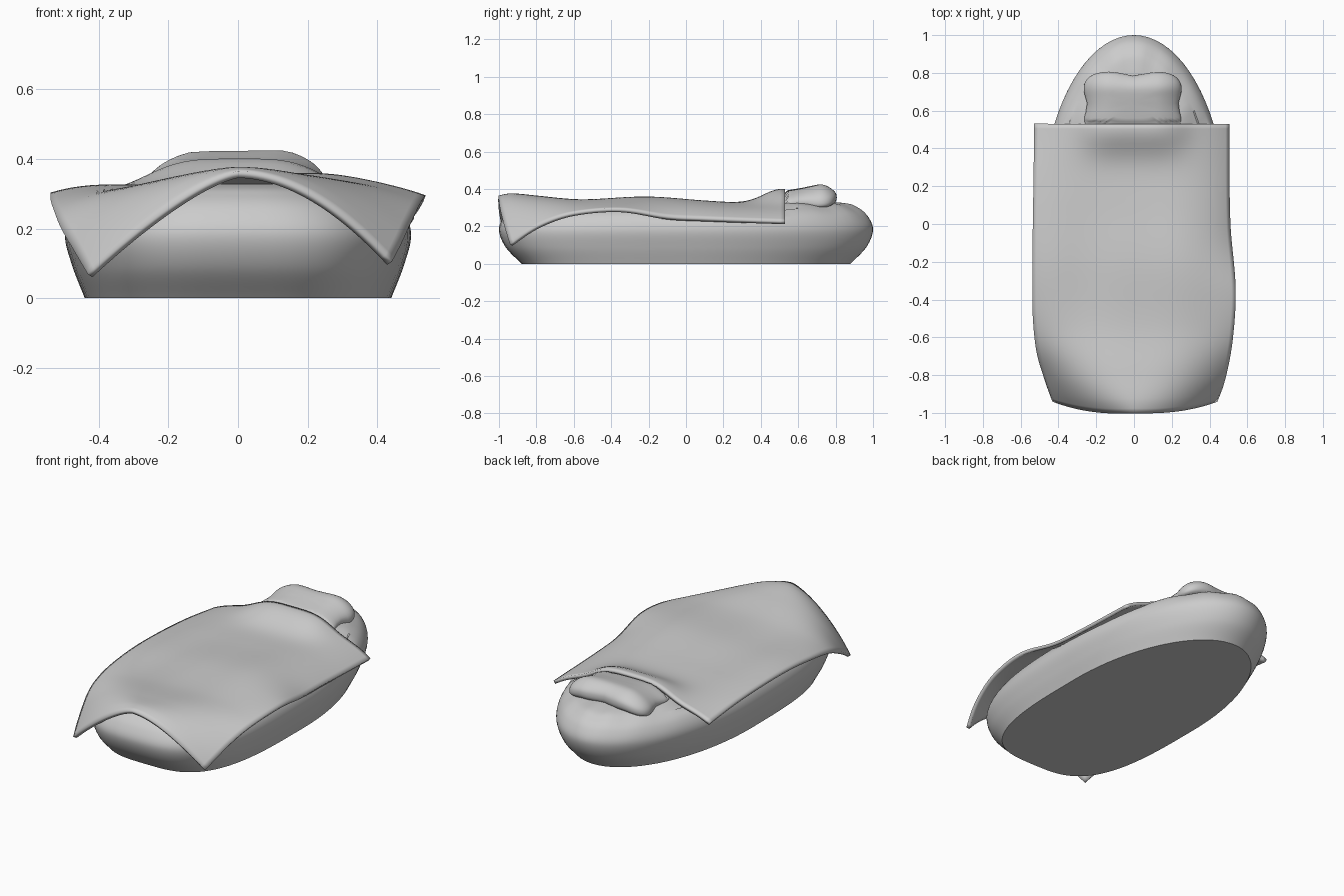
import bpy
import math

cube = bpy.data.objects.get("Cube")
if cube:
    bpy.data.objects.remove(cube, do_unlink=True)

grey = bpy.data.materials.new("cloth_grey")
grey.use_nodes = True
COLOUR = (0.6, 0.6, 0.6, 1)
grey.diffuse_color = COLOUR
grey.node_tree.nodes["Principled BSDF"].inputs["Base Color"].default_value = COLOUR


def smooth_curve(points):
    """Return a smooth function through (position, value) points."""
    n = len(points)
    slopes = []
    for i in range(n):
        a, b = points[max(i - 1, 0)], points[min(i + 1, n - 1)]
        slopes.append((b[1] - a[1]) / (b[0] - a[0]))

    def value(t):
        t = min(max(t, points[0][0]), points[-1][0])
        i = max(k for k in range(n - 1) if points[k][0] <= t)
        (t0, v0), (t1, v1) = points[i], points[i + 1]
        h = t1 - t0
        s = (t - t0) / h
        return ((1 + 2 * s) * (1 - s) ** 2 * v0 + s * (1 - s) ** 2 * h * slopes[i]
                + s * s * (3 - 2 * s) * v1 + s * s * (s - 1) * h * slopes[i + 1])
    return value


def rounded(v, p):
    return math.copysign(abs(v) ** p, v)


def bell(v, centre, width):
    return math.exp(-((v - centre) / width) ** 2)


def make_object(name, verts, faces, angle=50):
    mesh = bpy.data.meshes.new(name)
    mesh.from_pydata(verts, [], faces)
    mesh.materials.append(grey)
    obj = bpy.data.objects.new(name, mesh)
    bpy.context.collection.objects.link(obj)
    bpy.ops.object.select_all(action='DESELECT')
    obj.select_set(True)
    bpy.context.view_layer.objects.active = obj
    bpy.ops.object.shade_smooth_by_angle(angle=math.radians(angle))
    return obj


def grid_faces(rows, cols, closed=False):
    """Quads between rows of points; closed rows also get end caps."""
    faces = []
    for r in range(rows - 1):
        for c in range(cols if closed else cols - 1):
            d = (c + 1) % cols
            faces.append((r * cols + c, r * cols + d, (r + 1) * cols + d, (r + 1) * cols + c))
    if closed:
        faces.append(tuple(reversed(range(cols))))
        faces.append(tuple(range((rows - 1) * cols, rows * cols)))
    return faces


# Blanket shape: ridge height, hem heights, half widths and droop along y
ridge = smooth_curve([(-1, .355), (-.94, .367), (-.8, .355), (-.55, .33), (-.2, .34),
                      (.1, .325), (.3, .318), (.54, .325)])
hem_left = smooth_curve([(-1, .1), (-.8, .2), (-.6, .265), (-.35, .285), (-.1, .245),
                         (.1, .235), (.54, .22)])
hem_right = smooth_curve([(-1, .065), (-.8, .155), (-.6, .24), (-.35, .283), (-.1, .295),
                          (.25, .28), (.54, .245)])
wide_left = smooth_curve([(-1, .435), (-.85, .475), (-.6, .52), (-.35, .535), (0, .505), (.54, .5)])
wide_right = smooth_curve([(-1, .425), (-.85, .465), (-.65, .515), (-.4, .535), (.54, .525)])
droop_left = smooth_curve([(-1, 1.85), (-.9, 2.3), (-.8, 2.8), (-.6, 3.6), (0, 4), (.54, 3.2)])
droop_right = smooth_curve([(-1, 1.35), (-.9, 2.1), (-.8, 2.8), (-.6, 3.6), (0, 4), (.54, 3.2)])
BACK_EDGE = .53


def half_width(side, t):
    return wide_left(t) if side > 0 else wide_right(t)


def blanket_height(u, t):
    hem, droop = (hem_left, droop_left) if u > 0 else (hem_right, droop_right)
    z = ridge(t) + (hem(t) - ridge(t)) * abs(u) ** droop(t)
    # Bump where the blanket lies over the pillow
    z += .067 * bell(t, .51, .13) * math.exp(-(u / .51) ** 4)
    # Gentle swell on one side and sag on the other
    return z + bell(t, -.25, .4) * (.012 * bell(u, .45, .3) - .02 * bell(u, -.5, .3))


def under_blanket(x, y, z, gap):
    """Keep a point below the blanket where the blanket covers it."""
    u = x / half_width(x, y)
    if y < BACK_EDGE + .01 and abs(u) < 1:
        z = min(z, max(0, blanket_height(u, y) - gap))
    return x, y, z


# Blanket
ROWS, COLS = 60, 49
verts = []
for r in range(ROWS):
    t = -1 + (1 + BACK_EDGE) * r / (ROWS - 1)
    for c in range(COLS):
        u = 2 * c / (COLS - 1) - 1
        front = max(0, (-t - .6) / .4) ** 2
        y = t + .065 * abs(u) ** 2.5 * front
        verts.append((u * half_width(u, t), y, blanket_height(u, t)))
blanket = make_object("blanket", verts, grid_faces(ROWS, COLS))
solid = blanket.modifiers.new("thickness", 'SOLIDIFY')
solid.thickness = .02
solid.offset = 0

# Mattress: stacked oval rings, squarer at the front, flat underneath
section = [(0, .44, .88), (.09, .475, .965), (.18, .497, 1), (.25, .475, .975),
           (.295, .42, .925), (.322, .34, .85), (.332, .2, .65), (.332, .01, .02)]
level, across, along = (smooth_curve([(i, s[j]) for i, s in enumerate(section)]) for j in range(3))
RINGS, SIDES = 57, 80
verts = []
for r in range(RINGS):
    k = (len(section) - 1) * r / (RINGS - 1)
    for c in range(SIDES):
        a = math.tau * c / SIDES
        co, si = math.cos(a), math.sin(a)
        p = 2 / (3.3 - .12 * k if si < 0 else 2)
        x = across(k) * rounded(co, p)
        y = along(k) * rounded(si, p)
        z = level(k)
        # Soft pleats round the back end
        if si > 0 and 2 < k < 6:
            z += .004 * math.sin(18 * a) * si * math.sin((k - 2) / 4 * math.pi)
        verts.append(under_blanket(x, y, z, .022))
make_object("mattress", verts, grid_faces(RINGS, SIDES, True), 40)

# Pillow: plump rounded block, pinched at the waist and dented at the back
RINGS, SIDES = 25, 80
verts = []
for r in range(RINGS):
    lat = math.pi * (r / (RINGS - 1) - .5) * .98
    ring = math.cos(lat) ** .6
    for c in range(SIDES):
        a = math.tau * c / SIDES
        x = .265 * ring * rounded(math.cos(a), .5) - .007
        y = .64 + .17 * ring * rounded(math.sin(a), .5)
        x *= 1 - .09 * bell(y, .63, .06)
        if y > .64:
            y -= .025 * bell(x, 0, .08) * (y - .64) / .17
        z = .355 + .055 * rounded(math.sin(lat), .8)
        if z > .355:
            lift = .02 * bell(y, .73, .06) - .035 * max(0, (.65 - y) / .2)
            z += lift * (.85 + x) * (z - .355) / .055
        # Ends sag onto the mattress
        z -= .035 * max(0, (abs(x) - .13) / .13) ** 1.5
        verts.append(under_blanket(x, y, z, .016))
make_object("pillow", verts, grid_faces(RINGS, SIDES, True), 70)
